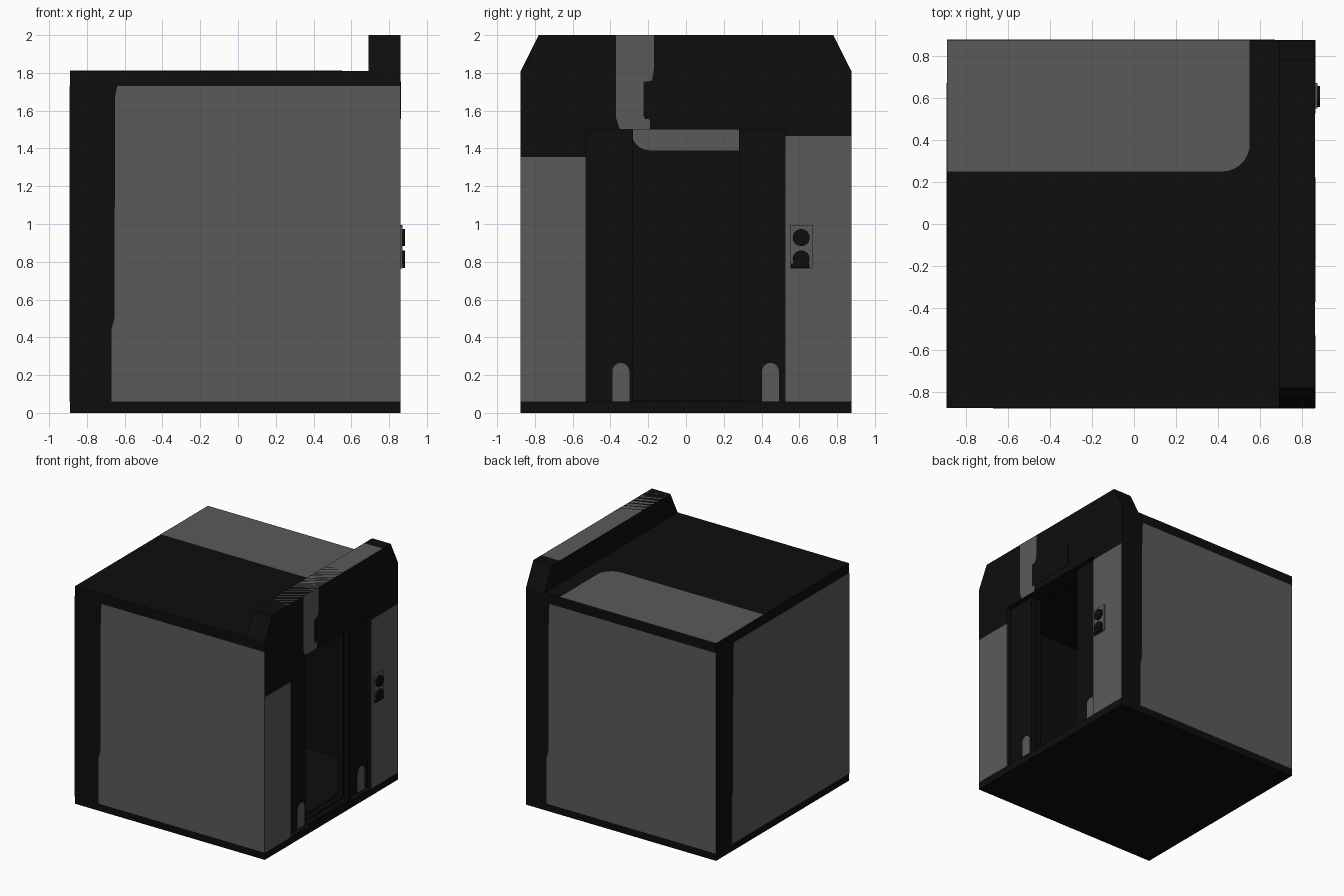
import bpy, bmesh, math

if "Cube" in bpy.data.objects:
    bpy.data.objects.remove(bpy.data.objects["Cube"])


def material(name, v):
    m = bpy.data.materials.new(name)
    m.diffuse_color = (v, v, v, 1)
    m.use_nodes = True
    m.node_tree.nodes["Principled BSDF"].inputs["Base Color"].default_value = m.diffuse_color
    return m


BLACK = material("matte black", 0.004)
GREY = material("steel grey", 0.102)
X, Y, Z = 0, 1, 2


def prism(name, pts, axis, a, b, mat):
    """Extrude a 2D outline (the two remaining axes, in order) along an axis from a to b."""
    def place(p, d):
        co = list(p)
        co.insert(axis, d)
        return co
    bm = bmesh.new()
    lo = [bm.verts.new(place(p, a)) for p in pts]
    hi = [bm.verts.new(place(p, b)) for p in pts]
    bm.faces.new(lo)
    bm.faces.new(hi)
    n = len(pts)
    for i in range(n):
        j = (i + 1) % n
        bm.faces.new((lo[i], lo[j], hi[j], hi[i]))
    bmesh.ops.recalc_face_normals(bm, faces=bm.faces)
    me = bpy.data.meshes.new(name)
    bm.to_mesh(me)
    bm.free()
    me.materials.append(mat)
    ob = bpy.data.objects.new(name, me)
    bpy.context.collection.objects.link(ob)
    return ob


def rect(u0, u1, v0, v1):
    return [(u0, v0), (u1, v0), (u1, v1), (u0, v1)]


def box(name, x, y, z, mat=BLACK):
    return prism(name, rect(*x, *y), Z, z[0], z[1], mat)


def arc(cu, cv, r, a0, a1, n=8):
    return [(cu + r * math.cos(math.radians(a0 + (a1 - a0) * i / n)),
             cv + r * math.sin(math.radians(a0 + (a1 - a0) * i / n))) for i in range(n + 1)]


def plate(name, pts, axis, d, side):
    """Thin grey plate just proud of the surface at d, facing side (+1 / -1)."""
    return prism(name, pts, axis, d - 0.002 * side, d + 0.0015 * side, GREY)


L, R, W, H = -0.89, 0.86, 0.875, 1.81
T = 0.03

# hollow cabin shell
box("cabin_floor", (L, R), (-W, W), (0, 0.06))
box("cabin_roof", (L, 0.69), (-W, W), (1.62, H))
box("end_wall", (L, L + T), (-W, W), (0.06, 1.62))
box("side_wall_front", (L + T, 0.69), (-W, -W + T), (0.06, 1.62))
box("side_wall_back", (L + T, 0.69), (W - T, W), (0.06, 1.62))

# entrance wall with doorway and raised chamfered header
prism("entrance_wall",
      [(-W, 0.06), (-0.53, 0.06), (-0.53, 1.5), (0.53, 1.5), (0.53, 0.06), (W, 0.06),
       (W, H), (0.78, 2), (-0.78, 2), (-W, H)], X, 0.69, R, BLACK)

# open sliding doors, each with an outer and an inner leaf
for s, side in ((-1, "left"), (1, "right")):
    y = sorted((s * 0.28, s * 0.53))
    box("outer_door_" + side, (0.78, 0.82), y, (0.06, 1.5))
    box("inner_door_" + side, (0.72, 0.77), y, (0.06, 1.5))

# sill rails across the threshold
for i, x in enumerate((0.71, 0.77, 0.83)):
    box("sill_rail_%d" % i, (x, x + 0.02), (-0.28, 0.28), (0.06, 0.068))

# grey outer panels
plate("front_panel", [(-0.67, 0.06), (R, 0.06), (R, 1.73), (-0.64, 1.73), (-0.65, 1.68),
                      (-0.655, 0.5), (-0.67, 0.44)], Y, -W, -1)
plate("back_panel", [(L, 0.06), (0.67, 0.06), (0.67, 0.44), (0.655, 0.5), (0.65, 1.68),
                     (0.64, 1.73), (L, 1.73)], Y, W, 1)
plate("end_panel", [(-W, 0.06), (0.67, 0.06), (0.67, 0.44), (0.655, 0.5), (0.65, 1.68),
                    (0.64, 1.73), (-W, 1.73)], X, L, -1)
plate("roof_panel", [(L, W), (L, 0.25)] + arc(0.42, 0.38, 0.13, -90, 0) + [(0.55, W)], Z, H, 1)
plate("underside_panel", [(0.80, 0.82), (-0.28, 0.83), (-0.30, 0.70), (-0.22, 0.46),
                          (-0.12, 0.42), (0.80, 0.41)], Z, 0.002, -1)
plate("header_cap", rect(0.69, R, -0.78, 0.675), Z, 1.9985, 1)

# grey areas of the entrance wall
plate("left_front_panel", rect(-W, -0.53, 0.06, 1.355), X, R, 1)
plate("right_front_panel", rect(0.525, W, 0.06, 1.465), X, R, 1)
plate("header_stripe", [(-0.37, 2), (-0.17, 2), (-0.17, 1.82), (-0.18, 1.76), (-0.225, 1.75),
                        (-0.225, 1.57), (-0.19, 1.55), (-0.19, 1.5), (-0.35, 1.5),
                        (-0.37, 1.56)], X, R, 1)
for side, y in (("left", -0.345), ("right", 0.447)):
    plate("door_kick_" + side, [(y - 0.045, 0.06), (y + 0.045, 0.06)]
          + arc(y, 0.22, 0.045, 0, 180), X, 0.82, 1)
# grey band high on the inside of the end wall
plate("inner_wall_band", [(0.84, 1.39), (0.84, 1.62), (-0.29, 1.62)]
      + arc(-0.19, 1.49, 0.1, 180, 270), X, L + T, 1)

# floor display on the header
box("display", (R - 0.002, R + 0.002), (-0.22, 0.22), (1.555, 1.755))

# call panel with two round buttons
box("call_panel", (R, 0.872), (0.55, 0.67), (0.765, 0.995), GREY)
for name, z in (("up_button", 0.928), ("down_button", 0.815)):
    prism(name, arc(0.61, z, 0.045, 0, 345, 23), X, 0.87, 0.885, BLACK)
box("call_panel_foot", (0.87, 0.884), (0.555, 0.655), (0.767, 0.79))
